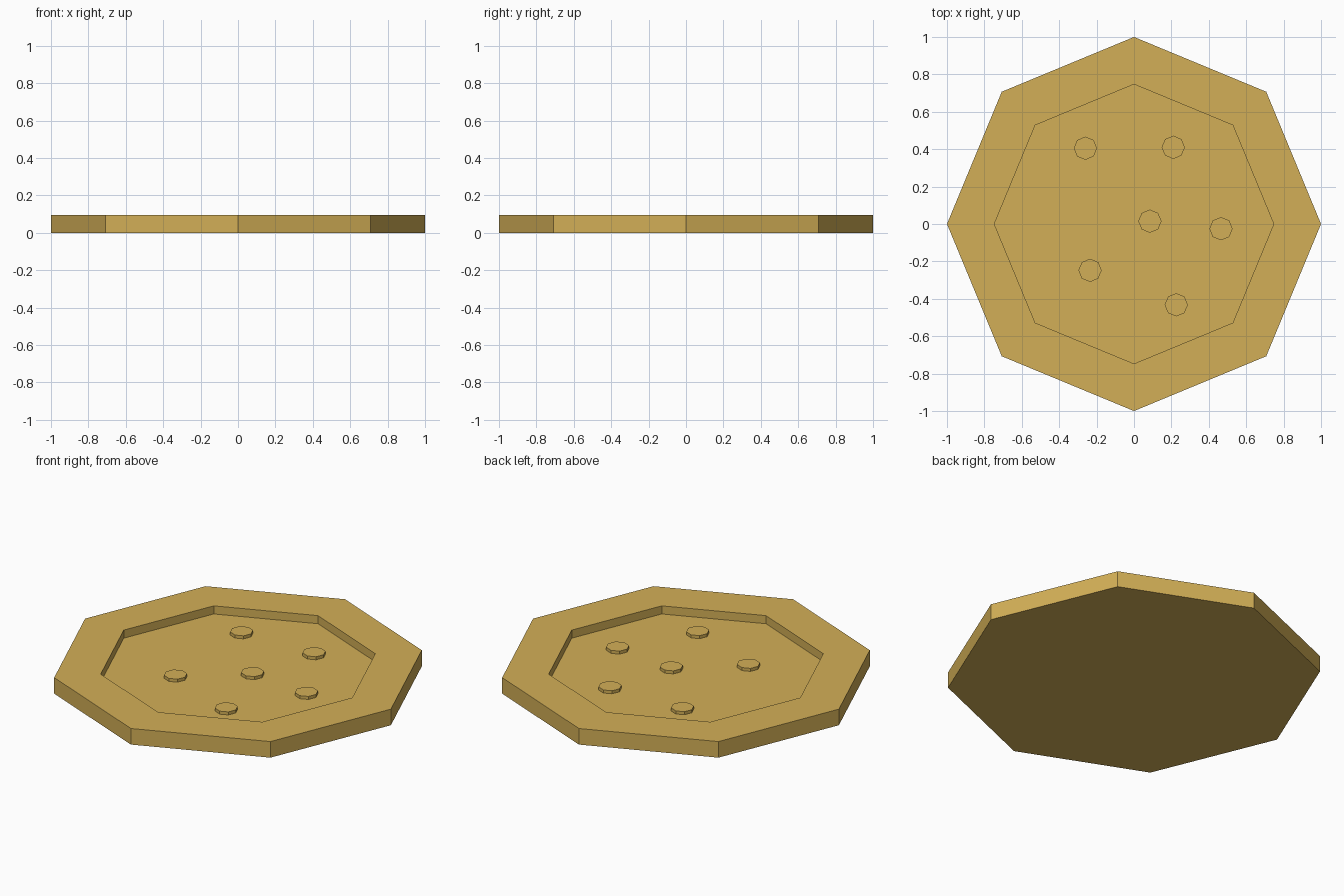
import bpy
import bmesh
import math

cube = bpy.data.objects.get("Cube")
if cube:
    bpy.data.objects.remove(cube, do_unlink=True)

SIDES = 8
HEIGHT = 0.095
FLOOR = 0.047
KNOB_TOP = 0.065

# Single gold material
gold = bpy.data.materials.new("gold")
gold.use_nodes = True
colour = (0.65, 0.43, 0.095, 1.0)
gold.diffuse_color = colour
gold.node_tree.nodes["Principled BSDF"].inputs["Base Color"].default_value = colour


def ring(bm, radius, z, cx=0.0, cy=0.0):
    """Octagonal loop of vertices with corners on the axes."""
    step = math.tau / SIDES
    return [bm.verts.new((cx + radius * math.cos(i * step),
                          cy + radius * math.sin(i * step), z))
            for i in range(SIDES)]


def lathe(name, profile, centre=(0.0, 0.0)):
    """Closed octagonal solid from (radius, z) rings, capped at both ends."""
    bm = bmesh.new()
    rings = [ring(bm, r, z, *centre) for r, z in profile]
    for a, b in zip(rings, rings[1:]):
        for i in range(SIDES):
            j = (i + 1) % SIDES
            bm.faces.new((a[i], a[j], b[j], b[i]))
    bm.faces.new(rings[0][::-1])
    bm.faces.new(rings[-1])
    mesh = bpy.data.meshes.new(name)
    bm.to_mesh(mesh)
    bm.free()
    mesh.materials.append(gold)
    obj = bpy.data.objects.new(name, mesh)
    bpy.context.collection.objects.link(obj)
    return obj


# Plate with a raised rim and recessed floor
lathe("plate", [(1.0, 0.0), (1.0, HEIGHT), (0.747, HEIGHT), (0.747, FLOOR)])

# Small studs scattered over the floor
studs = [(-0.26, 0.405), (0.21, 0.41), (0.085, 0.015),
         (0.465, -0.025), (-0.235, -0.248), (0.226, -0.432)]
for n, centre in enumerate(studs, 1):
    lathe(f"stud_{n}", [(0.062, FLOOR - 0.01), (0.062, KNOB_TOP)], centre)
